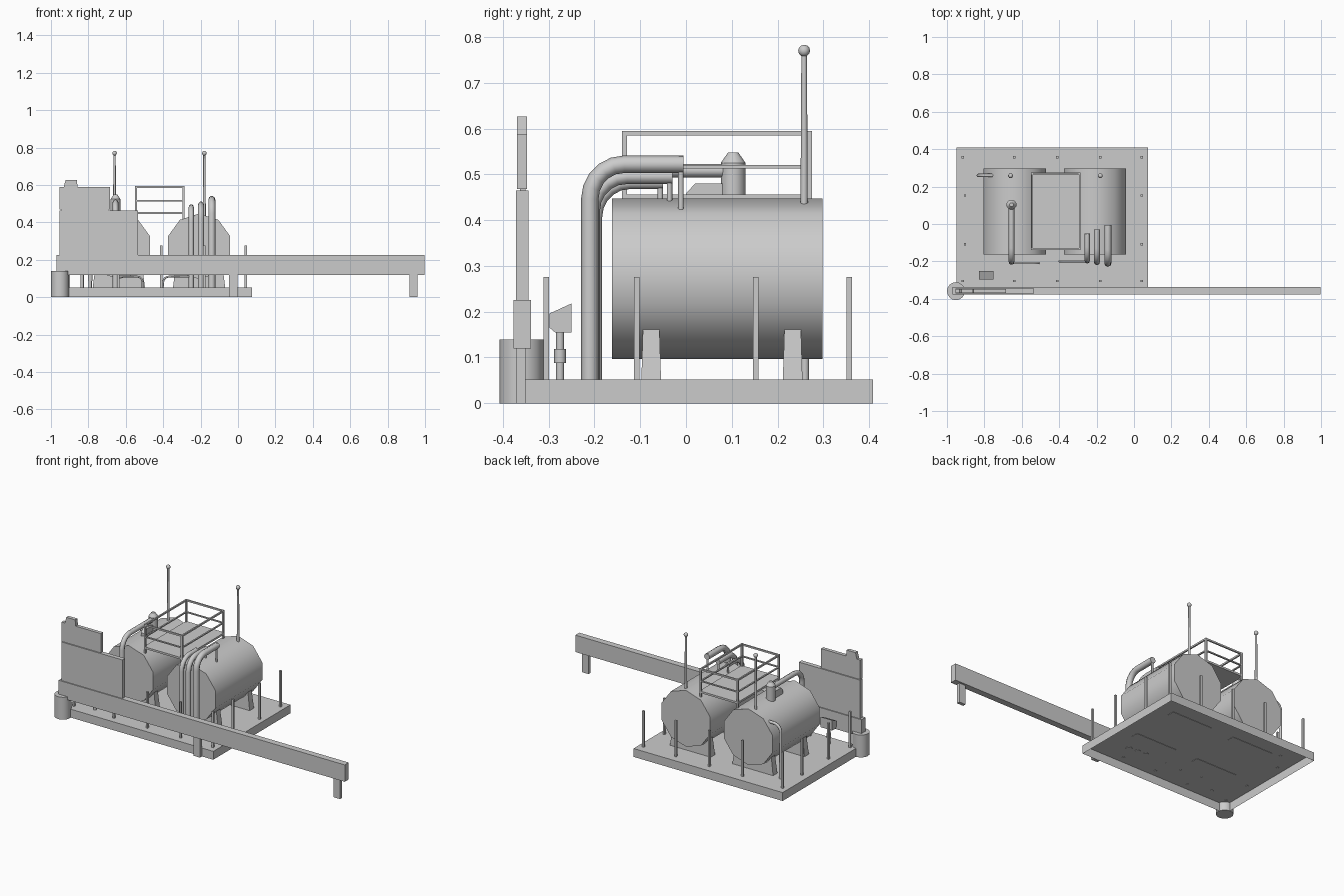
import bpy, bmesh, math
from mathutils import Vector

if "Cube" in bpy.data.objects:
    bpy.data.objects.remove(bpy.data.objects["Cube"])


def finish(name, bm, smooth=False):
    bmesh.ops.recalc_face_normals(bm, faces=bm.faces)
    me = bpy.data.meshes.new(name)
    bm.to_mesh(me)
    bm.free()
    ob = bpy.data.objects.new(name, me)
    bpy.context.collection.objects.link(ob)
    if smooth:
        shade(ob)
    return ob


def shade(ob):
    bpy.ops.object.select_all(action='DESELECT')
    ob.select_set(True)
    bpy.context.view_layer.objects.active = ob
    bpy.ops.object.shade_smooth_by_angle(angle=math.radians(50))


def prism(name, pts, axis, a, b):
    """Extrude a 2D profile along axis (x: pts are y,z; y: pts are x,z; z: pts are x,y)."""
    bm = bmesh.new()

    def at(p, t):
        return {'x': (t, *p), 'y': (p[0], t, p[1]), 'z': (*p, t)}[axis]
    f = bm.faces.new([bm.verts.new(at(p, a)) for p in pts])
    ext = bmesh.ops.extrude_face_region(bm, geom=[f])['geom']
    d = Vector(at((0, 0), b - a))
    bmesh.ops.translate(bm, vec=d, verts=[v for v in ext if isinstance(v, bmesh.types.BMVert)])
    return finish(name, bm)


def box(name, x0, x1, y0, y1, z0, z1):
    return prism(name, [(x0, y0), (x1, y0), (x1, y1), (x0, y1)], 'z', z0, z1)


def rod(name, x, y, z0, z1, r, r2=None, n=8):
    bm = bmesh.new()
    bmesh.ops.create_cone(bm, cap_ends=True, segments=n, radius1=r,
                          radius2=r if r2 is None else r2, depth=z1 - z0)
    bmesh.ops.translate(bm, vec=(x, y, (z0 + z1) / 2), verts=bm.verts)
    return finish(name, bm, True)


def pipe(name, pts, r, bend=0.06):
    """Round tube through pts with rounded corners."""
    p = [Vector(q) for q in pts]
    path = [p[0]]
    for a, c, b in zip(p, p[1:], p[2:]):
        s, e = c + (a - c).normalized() * bend, c + (b - c).normalized() * bend
        centre = s + e - c
        for i in range(6):
            t = math.pi / 2 * i / 5
            path.append(centre + (s - centre) * math.cos(t) + (e - centre) * math.sin(t))
    path.append(p[-1])
    cu = bpy.data.curves.new(name, 'CURVE')
    cu.dimensions = '3D'
    cu.bevel_depth, cu.bevel_resolution, cu.use_fill_caps = r, 2, True
    sp = cu.splines.new('POLY')
    sp.points.add(len(path) - 1)
    for q, v in zip(sp.points, path):
        q.co = (*v, 1)
    ob = bpy.data.objects.new(name, cu)
    bpy.context.collection.objects.link(ob)
    bpy.ops.object.select_all(action='DESELECT')
    ob.select_set(True)
    bpy.context.view_layer.objects.active = ob
    bpy.ops.object.convert(target='MESH')
    shade(bpy.context.object)


# base slab, open underneath
slab = box("base_slab", -0.95, 0.075, -0.35, 0.408, 0, 0.052)
bm = bmesh.new()
bm.from_mesh(slab.data)
bmesh.ops.delete(bm, geom=[f for f in bm.faces if f.calc_center_median().z < 0.001], context='FACES_ONLY')
bm.to_mesh(slab.data)
bm.free()

# ten-sided tanks on tapered saddles, each with an antenna
R, ZC = 0.175, 0.272
for side, cx, ax in (("left", -0.637, -0.66), ("right", -0.208, -0.18)):
    ring = [(cx + R * math.sin(i * math.pi / 5), ZC + R * math.cos(i * math.pi / 5)) for i in range(10)]
    shade(prism(side + "_tank", ring, 'y', -0.162, 0.298))
    for k, y in enumerate((-0.076, 0.233)):
        bm = bmesh.new()
        bmesh.ops.create_cube(bm, size=1)
        for v in bm.verts:
            top = v.co.z > 0
            v.co = (cx + v.co.x * (0.25 if top else 0.28),
                    y + v.co.y * (0.036 if top else 0.043), 0.165 if top else 0.05)
        finish(f"{side}_saddle_{k}", bm)
    rod(side + "_antenna", ax, 0.258, 0.43, 0.77, 0.008, 0.006)
    bm = bmesh.new()
    bmesh.ops.create_uvsphere(bm, u_segments=10, v_segments=6, radius=0.013)
    bmesh.ops.translate(bm, vec=(ax, 0.258, 0.77), verts=bm.verts)
    finish(side + "_antenna_ball", bm, True)

# three feed pipes into the right tank
for k, (x, y0, y1, z, r) in enumerate(((-0.25, -0.197, -0.05, 0.482, 0.014),
                                      (-0.198, -0.204, -0.03, 0.495, 0.016),
                                      (-0.14, -0.21, -0.005, 0.522, 0.019))):
    pipe(f"feed_pipe_{k}", [(x, y0, 0.05), (x, y0, z), (x, y1, z)], r, 0.075)
    rod(f"feed_outlet_{k}", x, y1 - 0.006, 0.40, z + r, 0.006)

# vent pipe with capped dome on the left tank
pipe("vent_pipe", [(-0.655, -0.203, 0.05), (-0.655, -0.203, 0.508), (-0.655, 0.1, 0.508)], 0.015, 0.075)
rod("vent_dome", -0.655, 0.103, 0.42, 0.525, 0.027, n=10)
rod("vent_dome_cap", -0.655, 0.103, 0.525, 0.548, 0.027, 0.011, 10)
prism("vent_block", [(0.0, 0.43), (0.1, 0.43), (0.1, 0.48), (0.02, 0.48), (0.0, 0.458)], 'x', -0.668, -0.642)

# small service pipes
pipe("drain_pipe_left", [(-0.51, -0.21, 0.05), (-0.51, -0.21, 0.11), (-0.655, -0.21, 0.11)], 0.005, 0.03)
pipe("drain_pipe_right", [(-0.40, -0.2, 0.05), (-0.40, -0.2, 0.11), (-0.25, -0.2, 0.11)], 0.005, 0.03)
pipe("side_pipe", [(-0.833, 0.26, 0.05), (-0.833, 0.26, 0.385), (-0.73, 0.26, 0.385)], 0.009, 0.045)

# railed walkway over the tanks
X0, X1, Y0, Y1, T = -0.55, -0.285, -0.14, 0.275, 0.011
box("walkway_floor", X0, X1, Y0, Y1, 0.444, 0.456)
for x in (X0, X1 - T):
    for y in (Y0, Y1 - T):
        box("walkway_post", x, x + T, y, y + T, 0.40, 0.595)
for z, t in ((0.585, 0.01), (0.513, 0.007)):
    for x in (X0, X1 - T):
        box("walkway_side_rail", x + 0.001, x + T - 0.001, Y0, Y1, z, z + t)
    for y in (Y0, Y1 - T):
        box("walkway_end_rail", X0, X1, y + 0.001, y + T - 0.001, z, z + t)

# boundary posts
spots = [(x, y) for x in (-0.915, -0.64, -0.41, -0.18, 0.042) for y in (-0.305, 0.357)]
spots += [(x, y) for x in (-0.903, 0.042) for y in (-0.108, 0.152)]
for x, y in spots:
    box("boundary_post", x - 0.006, x + 0.006, y - 0.006, y + 0.006, 0.05, 0.276)

# lamp near the front left corner
rod("lamp_stem", -0.79, -0.275, 0.05, 0.16, 0.009)
rod("lamp_collar", -0.79, -0.275, 0.088, 0.118, 0.013)
prism("lamp_head", [(-0.298, 0.165), (-0.285, 0.154), (-0.25, 0.154), (-0.25, 0.218), (-0.298, 0.196)],
      'x', -0.83, -0.75)

# front barrier beam with legs and round end post
box("barrier_beam", -0.97, 0.998, -0.377, -0.338, 0.12, 0.225)
for x in (-0.025, 0.938):
    box("barrier_leg", x - 0.022, x + 0.022, -0.37, -0.35, 0, 0.125)
rod("barrier_end_post", -0.952, -0.359, 0, 0.139, 0.048, n=16)

# stepped front wall
box("wall_lower", -0.955, -0.535, -0.371, -0.344, 0.2, 0.465)
box("wall_joint", -0.945, -0.69, -0.363, -0.351, 0.46, 0.5)
prism("wall_upper", [(-0.955, 0.468), (-0.685, 0.468), (-0.685, 0.588), (-0.857, 0.588), (-0.862, 0.626),
                     (-0.922, 0.626), (-0.932, 0.588), (-0.955, 0.588)], 'y', -0.369, -0.347)
